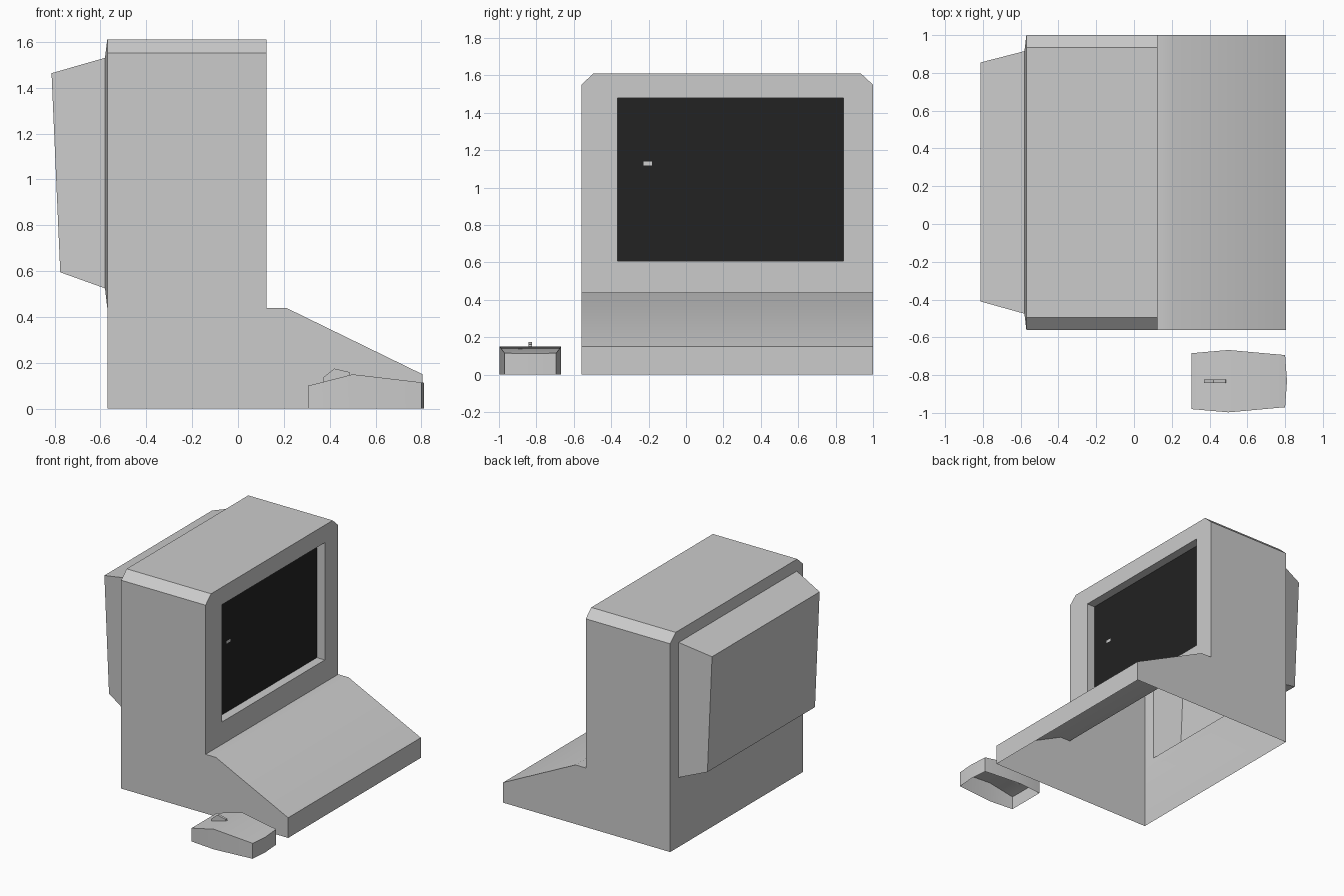
import bpy, bmesh, math

if "Cube" in bpy.data.objects:
    bpy.data.objects.remove(bpy.data.objects["Cube"])


def material(name, v):
    m = bpy.data.materials.new(name)
    m.diffuse_color = (v, v, v, 1)
    m.use_nodes = True
    m.node_tree.nodes["Principled BSDF"].inputs["Base Color"].default_value = m.diffuse_color
    return m


GREY = material("case_grey", 0.6)
BLACK = material("screen_black", 0.016)
LIGHT = material("cursor_light", 0.62)


def make(name, faces, mat):
    """Weld a list of coordinate polygons into one shell."""
    bm = bmesh.new()
    for f in faces:
        bm.faces.new([bm.verts.new(p) for p in f])
    bmesh.ops.remove_doubles(bm, verts=bm.verts, dist=1e-4)
    bmesh.ops.recalc_face_normals(bm, faces=bm.faces)
    me = bpy.data.meshes.new(name)
    bm.to_mesh(me)
    bm.free()
    me.materials.append(mat)
    ob = bpy.data.objects.new(name, me)
    bpy.context.collection.objects.link(ob)
    bpy.context.view_layer.objects.active = ob
    ob.select_set(True)
    bpy.ops.object.shade_smooth_by_angle(angle=math.radians(30))
    ob.select_set(False)
    return ob


def strip(a, b, closed=False):
    """Quads between two equally long point rows."""
    n = len(a)
    return [[a[i], a[(i + 1) % n], b[(i + 1) % n], b[i]]
            for i in range(n if closed else n - 1)]


def rect(x, y0, y1, z0, z1):
    return [(x, y0, z0), (x, y1, z0), (x, y1, z1), (x, y0, z1)]


Y0, Y1, ZB, ZC, ZT, C = -0.56, 1.0, 0.44, 1.55, 1.61, 0.065
XB, XF = -0.57, 0.125


def section(x):
    """Tower cross-section with chamfered top corners."""
    return [(x, Y0, ZB), (x, Y1, ZB), (x, Y1, ZC), (x, Y1 - C, ZT),
            (x, Y0 + C, ZT), (x, Y0, ZC)]


def collar(x, r):
    """Faces from the tower section to a rectangular opening."""
    h = section(x)
    return [[h[0], h[1], r[1], r[0]], [h[1], h[2], r[2], r[1]],
            [h[2], h[3], r[2]], [h[3], h[4], r[3], r[2]],
            [h[4], h[5], r[3]], [h[5], h[0], r[0], r[3]]]


# Case shell, open underneath
profile = [(XB, ZB), (XB, 0), (0.805, 0), (0.805, 0.15), (0.21, ZB), (XF, ZB), (XF, ZC), (XB, ZC)]
left, right = ([(x, y, z) for x, z in profile] for y in (Y0, Y1))
faces = [left, right]
faces += strip(left[:2], right[:2])                # lower back wall
faces += strip(left[2:6], right[2:6])              # keyboard deck
faces += strip(section(XB)[2:], section(XF)[2:])   # chamfers and roof

# Screen opening
opening = rect(XF, -0.367, 0.842, 0.607, 1.48)
recess = rect(XF - 0.065, -0.367, 0.842, 0.607, 1.48)
faces += collar(XF, opening) + strip(opening, recess, True)

# Rear tube housing
hump = rect(-0.58, -0.475, 0.915, 0.525, 1.53)
hump_end = [(-0.775, -0.41, 0.595), (-0.775, 0.855, 0.595),
            (-0.813, 0.855, 1.463), (-0.813, -0.41, 1.463)]
faces += collar(XB, hump) + strip(hump, hump_end, True) + [hump_end]
make("computer_case", faces, GREY)

# Screen and cursor
make("screen", [recess], BLACK)
make("cursor", [rect(XF - 0.061, -0.228, -0.182, 1.119, 1.139)], LIGHT)

# Mouse shell, open underneath: x, half width, height
YM = -0.832
stations = [(0.305, 0.148, 0.10), (0.50, 0.165, 0.15), (0.80, 0.138, 0.115)]
nose_top, nose_low = (0.81, YM, 0.113), (0.81, YM, 0)
top = [[(x, YM + s * w, z) for x, w, z in stations] for s in (-1, 1)]
faces = strip(top[0], top[1]) + [[top[0][2], nose_top, top[1][2]]]
for row in top:
    row = row + [nose_top]
    faces += strip(row, [(x, y, 0) for x, y, z in row])
faces.append([top[0][0], top[1][0], (0.305, YM + 0.148, 0), (0.305, YM - 0.148, 0)])
make("mouse", faces, GREY)

# Mouse wheel fin
fin = [(0.37, 0.112), (0.37, 0.135), (0.42, 0.175), (0.485, 0.16), (0.49, 0.14)]
a, b = ([(x, YM + d, z) for x, z in fin] for d in (-0.009, 0.009))
make("mouse_wheel", strip(a, b, True) + [a, b], GREY)
